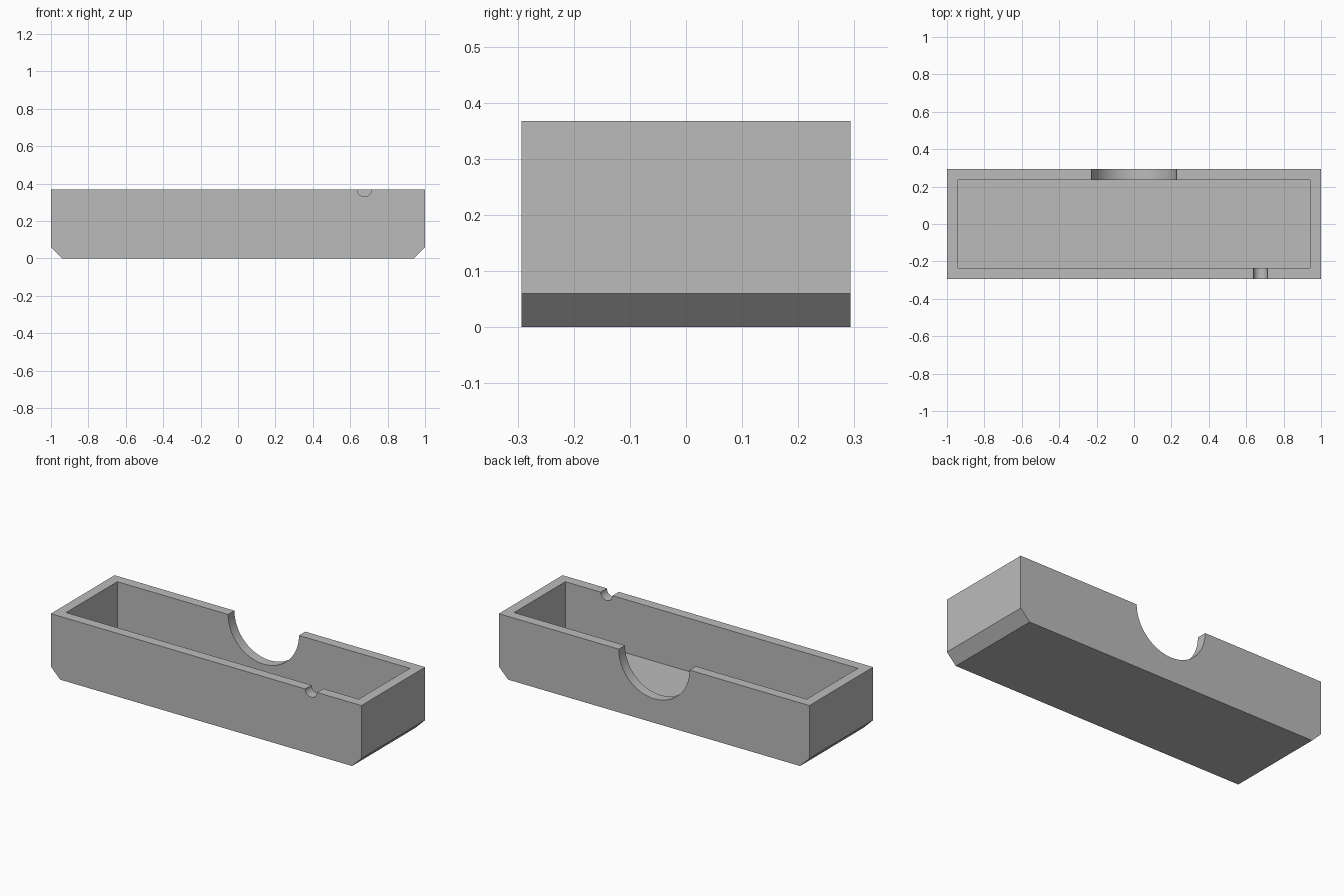
import bpy
import bmesh
import math

if "Cube" in bpy.data.objects:
    bpy.data.objects.remove(bpy.data.objects["Cube"], do_unlink=True)

LENGTH, DEPTH, HEIGHT = 2.0, 0.586, 0.368
WALL, CHAMFER = 0.058, 0.06

grey = bpy.data.materials.new("plain grey")
grey.use_nodes = True
grey.diffuse_color = (0.5, 0.5, 0.5, 1)
grey.node_tree.nodes["Principled BSDF"].inputs["Base Color"].default_value = (0.5, 0.5, 0.5, 1)


def extrude_profile(name, points, y0, y1):
    """Solid made by extruding an x-z outline from y0 to y1."""
    bm = bmesh.new()
    face = bm.faces.new([bm.verts.new((x, y0, z)) for x, z in points])
    moved = bmesh.ops.extrude_face_region(bm, geom=[face])["geom"]
    verts = [v for v in moved if isinstance(v, bmesh.types.BMVert)]
    bmesh.ops.translate(bm, verts=verts, vec=(0, y1 - y0, 0))
    bmesh.ops.recalc_face_normals(bm, faces=bm.faces[:])
    mesh = bpy.data.meshes.new(name)
    bm.to_mesh(mesh)
    bm.free()
    obj = bpy.data.objects.new(name, mesh)
    bpy.context.collection.objects.link(obj)
    mesh.materials.append(grey)
    return obj


def circle(x, z, radius, sides):
    steps = [math.tau * i / sides for i in range(sides)]
    return [(x + radius * math.cos(a), z + radius * math.sin(a)) for a in steps]


def cut(target, cutter):
    """Subtract the cutter, apply the result and discard the cutter."""
    cutter.hide_render = True
    mod = target.modifiers.new("cut", "BOOLEAN")
    mod.operation = "DIFFERENCE"
    mod.solver = "EXACT"
    mod.object = cutter
    bpy.context.view_layer.objects.active = target
    bpy.ops.object.modifier_apply(modifier=mod.name)
    bpy.data.objects.remove(cutter, do_unlink=True)


# Outer block with chamfered lower ends
hx, hy = LENGTH / 2, DEPTH / 2
outline = [(-hx, HEIGHT), (-hx, CHAMFER), (CHAMFER - hx, 0),
           (hx - CHAMFER, 0), (hx, CHAMFER), (hx, HEIGHT)]
tray = extrude_profile("open_tray", outline, -hy, hy)

# Inner cavity
ix, iy = hx - WALL, hy - WALL
cavity = [(-ix, WALL), (ix, WALL), (ix, HEIGHT + WALL), (-ix, HEIGHT + WALL)]
cut(tray, extrude_profile("cavity_cutter", cavity, -iy, iy))

# Large half-round opening in the back wall
cut(tray, extrude_profile("back_notch_cutter", circle(0, HEIGHT, 0.228, 96), 0.1, 0.4))

# Small half-round cable notch in the front wall
cut(tray, extrude_profile("front_notch_cutter", circle(0.676, HEIGHT, 0.038, 48), -0.4, -0.1))

# Smooth curved notches, crisp edges
bpy.ops.object.select_all(action="DESELECT")
tray.select_set(True)
bpy.context.view_layer.objects.active = tray
bpy.ops.object.shade_smooth_by_angle(angle=math.radians(30))
